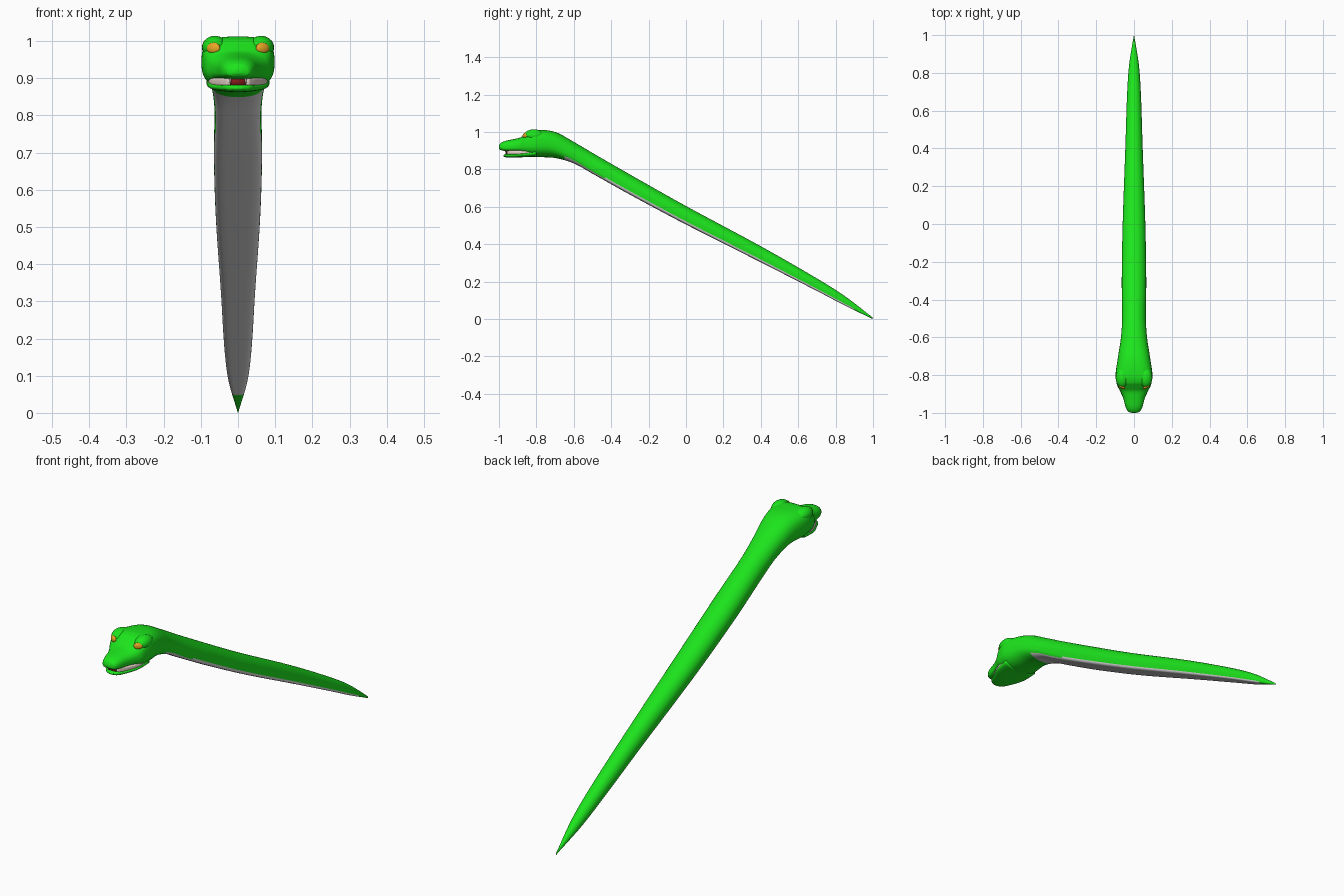
import bpy, bmesh, math
from mathutils import Vector

if "Cube" in bpy.data.objects:
    bpy.data.objects.remove(bpy.data.objects["Cube"])


def mat(name, r, g, b):
    m = bpy.data.materials.new(name)
    m.diffuse_color = (r, g, b, 1)
    m.use_nodes = True
    m.node_tree.nodes["Principled BSDF"].inputs["Base Color"].default_value = m.diffuse_color
    return m


GREEN = mat("green skin", 0.012, 0.78, 0.012)
GREY = mat("pale grey belly", 0.78, 0.78, 0.78)
ORANGE = mat("orange eye", 0.85, 0.40, 0.02)
PINK = mat("pale gums", 0.85, 0.70, 0.62)
RED = mat("dark red mouth", 0.22, 0.01, 0.01)
WHITE = mat("ivory teeth", 0.85, 0.82, 0.74)


def finish(bm, name, mats):
    bmesh.ops.recalc_face_normals(bm, faces=bm.faces)
    for f in bm.faces:
        f.smooth = True
    for e in bm.edges:  # crisp border between colours
        if len({f.material_index for f in e.link_faces}) > 1:
            e.smooth = False
    me = bpy.data.meshes.new(name)
    bm.to_mesh(me)
    bm.free()
    for m in mats:
        me.materials.append(m)
    ob = bpy.data.objects.new(name, me)
    bpy.context.collection.objects.link(ob)
    return ob


def resample(keys, steps):
    """Smooth (Hermite) interpolation of ring values along y."""
    n = len(keys)

    def slope(i, k):
        a, b = keys[max(i - 1, 0)], keys[min(i + 1, n - 1)]
        return (b[k] - a[k]) / (b[0] - a[0])
    out = []
    for i in range(n - 1):
        p, q = keys[i], keys[i + 1]
        d = q[0] - p[0]
        for s in range(steps):
            t = s / steps
            row = [p[0] + d * t]
            for k in range(1, len(p)):
                row.append((2*t**3 - 3*t**2 + 1) * p[k] + (t**3 - 2*t**2 + t) * d * slope(i, k)
                           + (3*t**2 - 2*t**3) * q[k] + (t**3 - t**2) * d * slope(i + 1, k))
            out.append(row)
    return out + [list(keys[-1])]


def loft(name, keys, mats, rule=None, steps=5, sides=48):
    """Rings: y, top z, bottom z, half width, top power, bottom power, height of widest line."""
    bm = bmesh.new()
    rings = []
    for y, top, bot, w, et, eb, fr in resample(keys, steps):
        mid = bot + fr * (top - bot)
        ring = []
        for k in range(sides):
            a = 2 * math.pi * k / sides
            c, s = math.cos(a), math.sin(a)
            e, h = (et, top - mid) if s >= 0 else (eb, mid - bot)
            ring.append(bm.verts.new((math.copysign(abs(c) ** e, c) * w, y,
                                      mid + math.copysign(abs(s) ** e, s) * h)))
        rings.append(ring)
    for r0, r1 in zip(rings, rings[1:]):
        for k in range(sides):
            j = (k + 1) % sides
            f = bm.faces.new((r0[k], r0[j], r1[j], r1[k]))
            if rule:
                f.material_index = rule((r0[k].co.y + r1[k].co.y) / 2,
                                        math.sin(2 * math.pi * (k + 0.5) / sides))
    bm.faces.new(rings[0])
    bm.faces.new(rings[-1])
    return finish(bm, name, mats)


def blob(name, loc, size, m, direction=None):
    bm = bmesh.new()
    bmesh.ops.create_uvsphere(bm, u_segments=24, v_segments=14, radius=1)
    ob = finish(bm, name, [m])
    ob.location, ob.scale = loc, size
    if direction:
        ob.rotation_euler = Vector(direction).to_track_quat('Z', 'Y').to_euler()
    return ob


def belly(y, s):
    """Flat underside is grey, narrowing at the neck."""
    limit = -0.28 if y > -0.45 else -0.55
    return int(-0.655 < y < 0.905 and s < limit)


# Snout, skull and body in one skin
loft("body", [
    (-1.0, 0.926, 0.912, 0.012, 0.9, 0.8, 0.4),
    (-0.994, 0.938, 0.905, 0.03, 0.9, 0.7, 0.4),
    (-0.97, 0.951, 0.899, 0.044, 0.85, 0.6, 0.4),
    (-0.92, 0.962, 0.896, 0.058, 0.85, 0.6, 0.4),
    (-0.885, 0.971, 0.891, 0.073, 0.8, 0.65, 0.45),
    (-0.862, 0.988, 0.88, 0.086, 0.7, 0.75, 0.48),
    (-0.84, 1.004, 0.87, 0.093, 0.62, 0.8, 0.5),
    (-0.80, 1.012, 0.866, 0.098, 0.62, 0.8, 0.5),
    (-0.70, 1.0, 0.861, 0.084, 0.8, 0.85, 0.45),
    (-0.60, 0.947, 0.832, 0.069, 0.95, 0.6, 0.42),
    (-0.50, 0.888, 0.777, 0.063, 1, 0.45, 0.4),
    (-0.30, 0.773, 0.665, 0.065, 1, 0.42, 0.4),
    (0.0, 0.604, 0.505, 0.06, 1, 0.42, 0.4),
    (0.4, 0.389, 0.303, 0.046, 1, 0.42, 0.4),
    (0.7, 0.217, 0.15, 0.036, 1, 0.42, 0.4),
    (0.85, 0.122, 0.072, 0.025, 1, 0.5, 0.4),
    (0.998, 0.008, 0.0, 0.001, 1, 0.8, 0.4)],
    [GREEN, GREY], belly, steps=6)

# Lower jaw
loft("lower_jaw", [
    (-0.977, 0.877, 0.87, 0.012, 0.6, 0.8, 0.6),
    (-0.965, 0.882, 0.865, 0.033, 0.5, 0.8, 0.6),
    (-0.93, 0.883, 0.863, 0.053, 0.5, 0.8, 0.6),
    (-0.87, 0.888, 0.865, 0.078, 0.5, 0.8, 0.6),
    (-0.80, 0.90, 0.868, 0.085, 0.5, 0.8, 0.6)], [GREEN])

# Pale gums filling the open mouth, dark red tongue in the middle
loft("gums", [
    (-0.957, 0.903, 0.876, 0.03, 0.4, 0.4, 0.5),
    (-0.93, 0.903, 0.876, 0.048, 0.4, 0.4, 0.5),
    (-0.87, 0.903, 0.876, 0.074, 0.4, 0.4, 0.5),
    (-0.83, 0.90, 0.876, 0.08, 0.4, 0.4, 0.5)], [PINK])
loft("tongue", [
    (-0.963, 0.902, 0.878, 0.02, 0.5, 0.5, 0.5),
    (-0.90, 0.902, 0.878, 0.024, 0.5, 0.5, 0.5)], [RED])

# Mirrored parts: brow ridges, eyes, fangs
for s, side in ((-1, "left"), (1, "right")):
    blob("brow_" + side, (s * 0.062, -0.813, 0.983), (0.035, 0.052, 0.031), GREEN)
    blob("eye_" + side, (s * 0.066, -0.861, 0.981), (0.02, 0.015, 0.009), ORANGE,
         (s * 0.55, -1, 0.15))
    bm = bmesh.new()
    bmesh.ops.create_cone(bm, cap_ends=True, segments=10, radius1=0.0005, radius2=0.004, depth=0.022)
    fang = finish(bm, "fang_" + side, [WHITE])
    fang.location = (s * 0.021, -0.966, 0.893)
